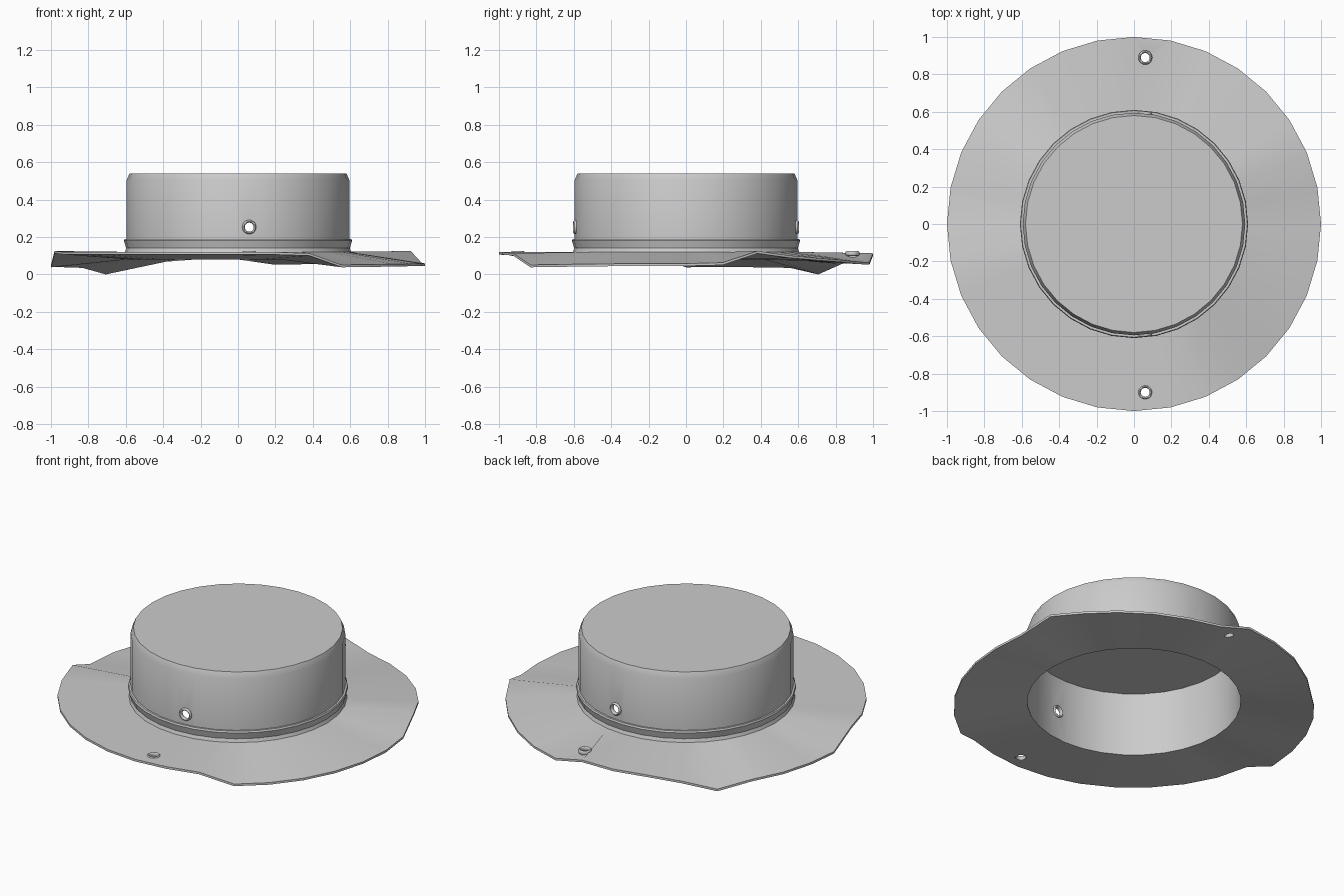
import bpy, bmesh, math
from math import cos, sin, pi

if "Cube" in bpy.data.objects:
    bpy.data.objects.remove(bpy.data.objects["Cube"])

SIDES = 32


def finish(ob, angle=35):
    bpy.ops.object.select_all(action='DESELECT')
    ob.select_set(True)
    bpy.context.view_layer.objects.active = ob
    bpy.ops.object.shade_smooth_by_angle(angle=math.radians(angle))


def lathe(name, profile, closed=False):
    """Spin (radius, z) points; z may be a list with one value per side."""
    bm = bmesh.new()
    rings = []
    for r, z in profile:
        if r == 0:
            rings.append([bm.verts.new((0, 0, z))])
            continue
        rings.append([bm.verts.new((r * cos(2 * pi * i / SIDES), r * sin(2 * pi * i / SIDES),
                                    z[i] if isinstance(z, list) else z)) for i in range(SIDES)])
    pairs = list(zip(rings, rings[1:]))
    if closed:
        pairs.append((rings[-1], rings[0]))
    for a, b in pairs:
        for i in range(SIDES):
            j = (i + 1) % SIDES
            quad = [a[i % len(a)], a[j % len(a)], b[j % len(b)], b[i % len(b)]]
            bm.faces.new(list(dict.fromkeys(quad)))
    bmesh.ops.recalc_face_normals(bm, faces=bm.faces)
    me = bpy.data.meshes.new(name)
    bm.to_mesh(me)
    bm.free()
    ob = bpy.data.objects.new(name, me)
    bpy.context.collection.objects.link(ob)
    return ob


# Crown: hollow closed shell with a bevelled top edge
crown = lathe("crown", [(0, .467), (.587, .467), (.592, .08), (.595, .12),
                        (.595, .505), (.58, .54), (0, .54)])

# Band around the crown base
band = lathe("band", [(.594, .12), (.605, .12), (.598, .14), (.610, .18),
                      (.606, .19), (.594, .19)], closed=True)

# Brim: flat against the crown, wavy at the rim
rim = ([.045, .05, .112, .088, .075, .065, .055, .052, .1, .09, .083, .055, 0,
        .035, .038, .04, .038, .112] + [.106] * 8 + [.1, .038, .04, .042, .044, .045])
brim = lathe("brim", [(.592, .08), (1, rim), (1, [z + .013 for z in rim]), (.595, .12)],
             closed=True)


def cut_hole(target, loc, rot, depth):
    bpy.ops.mesh.primitive_cylinder_add(vertices=20, radius=.027, depth=depth,
                                        location=loc, rotation=rot)
    cutter = bpy.context.object
    mod = target.modifiers.new("hole", 'BOOLEAN')
    mod.operation = 'DIFFERENCE'
    mod.solver = 'EXACT'
    mod.object = cutter
    bpy.context.view_layer.objects.active = target
    bpy.ops.object.modifier_apply(modifier=mod.name)
    bpy.data.objects.remove(cutter)


def eyelet(name, loc, rot):
    bpy.ops.mesh.primitive_torus_add(major_segments=20, minor_segments=8, major_radius=.031,
                                     minor_radius=.007, location=loc, rotation=rot)
    ob = bpy.context.object
    ob.name = name
    ob.scale.z = 1.9
    finish(ob, 60)


# Eyelet holes through crown and brim, front and back
cut_hole(crown, (.06, 0, .253), (pi / 2, 0, 0), 2)
for side, y in (("front", -.9), ("back", .89)):
    cut_hole(brim, (.06, y, .1), (0, 0, 0), .4)
    eyelet("brim_eyelet_" + side, (.06, y, .112), (0, 0, 0))
    s = 1 if y > 0 else -1
    eyelet("crown_eyelet_" + side, (.06, s * .589, .253), (pi / 2, 0, s * -.1))

for part in (crown, band, brim):
    finish(part)
